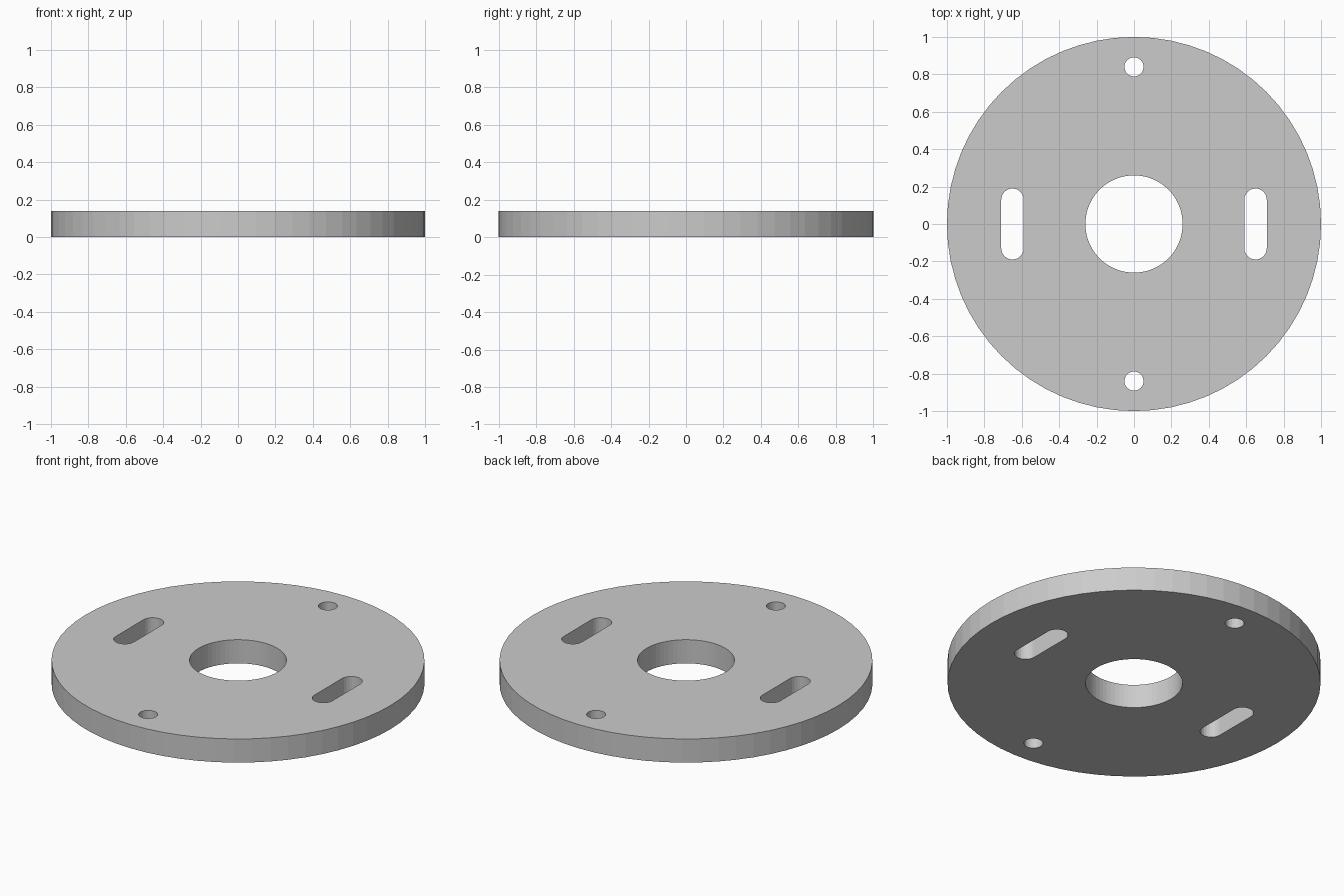
import bpy, bmesh
from math import sin, cos, pi

if "Cube" in bpy.data.objects:
    bpy.data.objects.remove(bpy.data.objects["Cube"])

THICK = 0.14


def circle(x, y, r, n):
    return [(x + r * cos(2 * pi * i / n), y + r * sin(2 * pi * i / n)) for i in range(n)]


def slot(x, half_len, r, n=12):
    # Upright rounded slot: one half circle at each end
    pts = []
    for start, cy in ((0, half_len - r), (pi, r - half_len)):
        pts += [(x + r * cos(start + pi * i / n), cy + r * sin(start + pi * i / n))
                for i in range(n + 1)]
    return pts


# Outer rim, central bore, then mirrored slots and bolt holes
outlines = [circle(0, 0, 1.0, 64), circle(0, 0, 0.26, 64)]
for s in (-1, 1):
    outlines.append(slot(s * 0.65, 0.19, 0.06))
    outlines.append(circle(0, s * 0.84, 0.051, 32))

# Fill the flat face between the outlines
bm = bmesh.new()
for pts in outlines:
    vs = [bm.verts.new((x, y, THICK / 2)) for x, y in pts]
    for a, b in zip(vs, vs[1:] + vs[:1]):
        bm.edges.new((a, b))
bmesh.ops.triangle_fill(bm, edges=bm.edges[:], use_beauty=True, normal=(0, 0, 1))
bmesh.ops.recalc_face_normals(bm, faces=bm.faces[:])

mesh = bpy.data.meshes.new("slotted_disc")
bm.to_mesh(mesh)
bm.free()
disc = bpy.data.objects.new("slotted_disc", mesh)
bpy.context.collection.objects.link(disc)

# Plate thickness, grown equally up and down from the middle
solid = disc.modifiers.new("thickness", 'SOLIDIFY')
solid.thickness = THICK
solid.offset = 0
